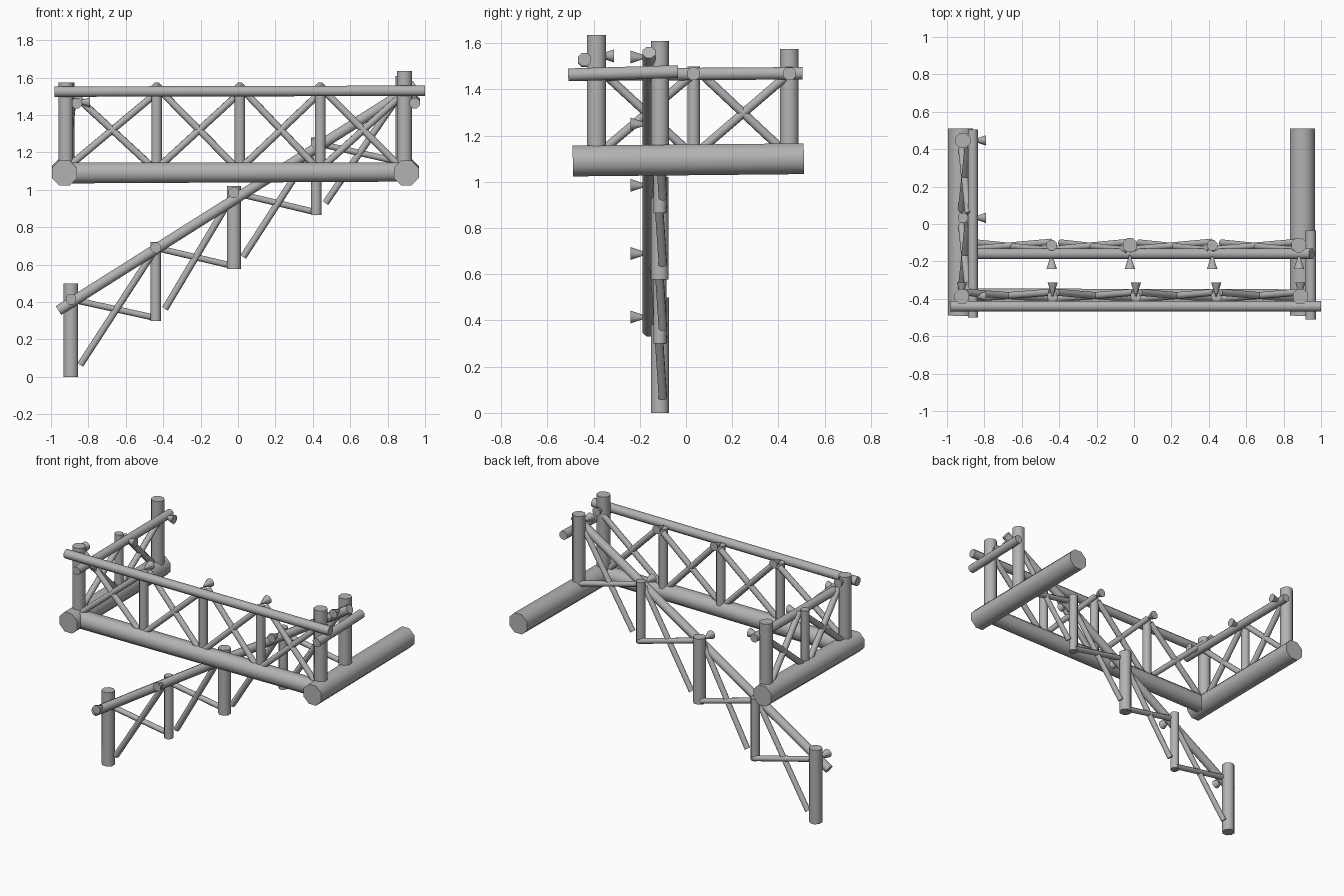
import bpy, bmesh, math
from mathutils import Vector, Matrix

cube = bpy.data.objects.get("Cube")
if cube:
    bpy.data.objects.remove(cube, do_unlink=True)

GREY = (0.45, 0.45, 0.45, 1)
wood = bpy.data.materials.new("plain_grey")
wood.use_nodes = True
wood.diffuse_color = GREY
wood.node_tree.nodes["Principled BSDF"].inputs["Base Color"].default_value = GREY


def pole(name, start, end, r1, r2=None):
    """Eight-sided pole between two points, smooth sides and flat caps."""
    a, b = Vector(start), Vector(end)
    axis = b - a
    turn = axis.to_track_quat('Z', 'Y').to_matrix().to_4x4()
    place = Matrix.Translation((a + b) / 2) @ turn @ Matrix.Rotation(math.pi / 8, 4, 'Z')
    bm = bmesh.new()
    bmesh.ops.create_cone(bm, cap_ends=True, segments=8, radius1=r1,
                          radius2=r1 if r2 is None else r2,
                          depth=axis.length, matrix=place)
    for f in bm.faces:
        f.smooth = len(f.verts) == 4
    mesh = bpy.data.meshes.new(name)
    bm.to_mesh(mesh)
    bm.free()
    mesh.materials.append(wood)
    ob = bpy.data.objects.new(name, mesh)
    bpy.context.collection.objects.link(ob)
    return ob


def peg(name, tip, direction):
    """Small peg that widens towards its head."""
    pole(name, tip, Vector(tip) + Vector(direction) * 0.075, 0.003, 0.03)


BRACE = 0.02
LOG_Z = 1.09

# Base logs
pole("front_log", (-0.92, -0.4, LOG_Z), (0.9, -0.4, 1.095), 0.06, 0.055)
pole("left_end_log", (0.9, -0.49, LOG_Z), (0.9, 0.51, 1.1), 0.072)
pole("right_end_log", (-0.928, -0.49, LOG_Z), (-0.928, 0.51, 1.1), 0.072)

# Handrails
pole("front_rail", (-0.98, -0.44, 1.525), (1.0, -0.44, 1.53), 0.03)
pole("right_end_rail", (-0.862, -0.5, 1.463), (-0.862, 0.505, 1.47), 0.029)
pole("left_end_rail", (0.945, -0.51, 1.463), (0.945, -0.035, 1.477), 0.03)
pole("stair_rail", (-0.96, -0.16, 0.355), (0.95, -0.16, 1.56), 0.03)

# Front railing: posts, pegs and crossed braces
POST_Y = -0.387
front_posts = [(-0.92, 1.575, 0.042), (-0.435, 1.53, 0.03), (0.01, 1.53, 0.03),
               (0.44, 1.53, 0.03), (0.89, 1.635, 0.044)]
for x, top, r in front_posts:
    pole("front_post", (x, POST_Y, LOG_Z), (x, POST_Y, top), r)
    peg("front_peg", (x, POST_Y, 1.545), (0, 1, 0))
for (xa, _, _), (xb, _, _) in zip(front_posts, front_posts[1:]):
    pole("front_brace", (xa + 0.02, -0.4, 1.13), (xb - 0.01, -0.365, 1.51), BRACE)
    pole("front_brace", (xa + 0.02, -0.365, 1.53), (xb - 0.01, -0.4, 1.11), BRACE)

# Right end railing
end_posts = [(POST_Y, None), (0.033, 1.5), (0.447, 1.575)]
for y, top in end_posts:
    if top:
        pole("right_end_post", (-0.915, y, LOG_Z), (-0.915, y, top),
             0.043 if top > 1.55 else 0.029)
    peg("right_end_peg", (-0.865, y, 1.468), (1, 0, 0))
for (ya, _), (yb, _) in zip(end_posts, end_posts[1:]):
    pole("right_end_brace", (-0.925, ya + 0.02, 1.13), (-0.885, yb - 0.01, 1.46), BRACE)
    pole("right_end_brace", (-0.885, ya + 0.02, 1.48), (-0.925, yb - 0.01, 1.12), BRACE)

# Stair side: stepped posts, pegs and braces
STAIR_Y = -0.113
stair_posts = [(-0.893, 0.0, 0.5, 0.042, 0.415), (-0.44, 0.3, 0.72, 0.03, 0.69),
               (-0.022, 0.577, 1.02, 0.041, 0.985), (0.418, 0.865, 1.28, 0.03, 1.25),
               (0.882, 1.13, 1.61, 0.042, 1.54)]
for x, low, top, r, peg_z in stair_posts:
    pole("stair_post", (x, STAIR_Y, low), (x, STAIR_Y, top), r)
    peg("stair_peg", (x, -0.165, peg_z), (0, -1, 0))
for (xa, la, _, _, pa), (xb, lb, _, _, pb) in zip(stair_posts, stair_posts[1:]):
    pole("stair_long_brace", (xa + 0.05, -0.1, la + 0.065), (xb - 0.01, -0.14, pb - 0.02), 0.019)
    pole("stair_short_brace", (xa, -0.135, pa), (xb, -0.095, lb + 0.015), 0.018)
